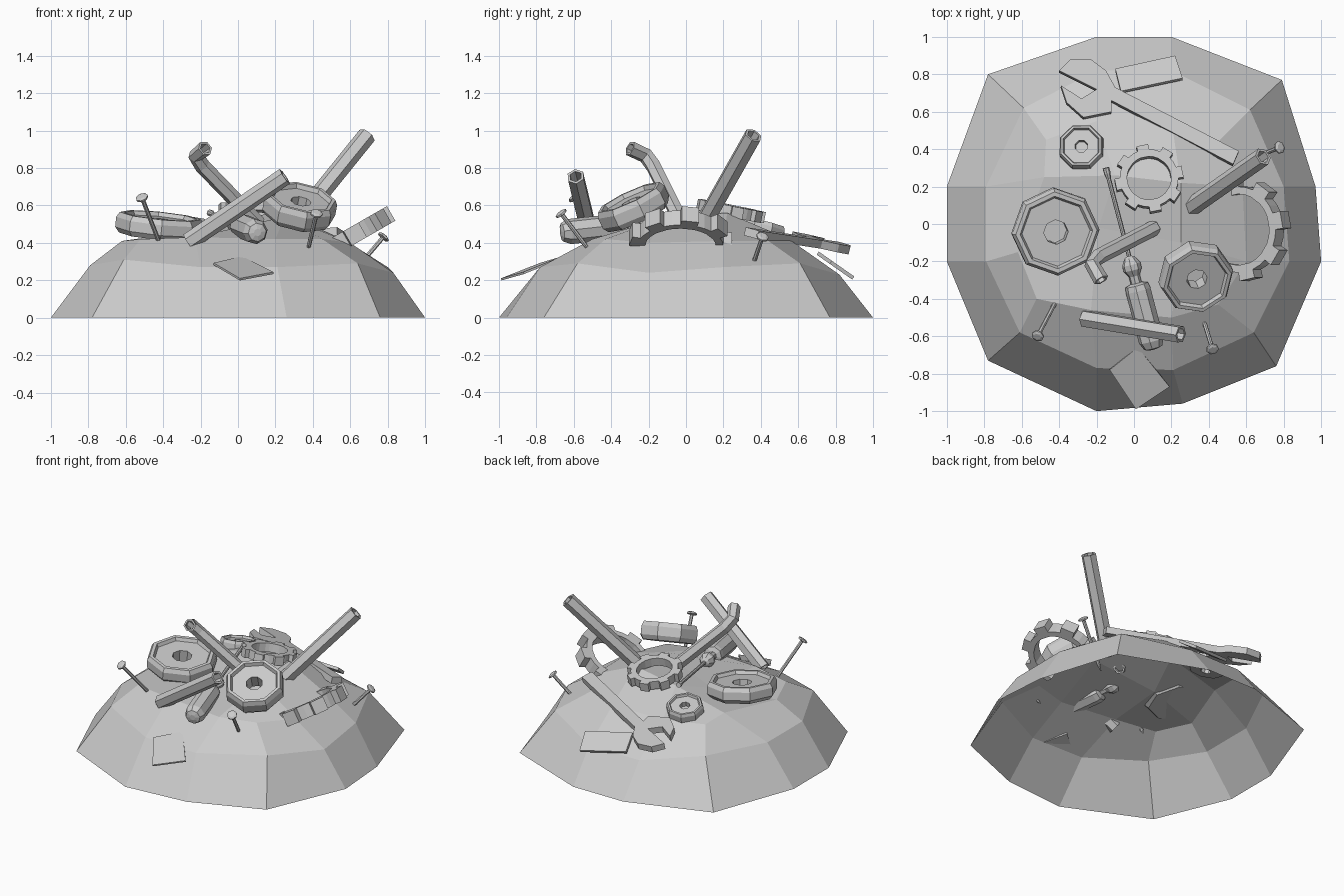
import bpy, bmesh
from math import sin, cos, pi
from mathutils import Vector, Matrix

if "Cube" in bpy.data.objects:
    bpy.data.objects.remove(bpy.data.objects["Cube"])

Z = Vector((0, 0, 1))


def finish(name, bm):
    bmesh.ops.recalc_face_normals(bm, faces=bm.faces)
    me = bpy.data.meshes.new(name)
    bm.to_mesh(me)
    bm.free()
    ob = bpy.data.objects.new(name, me)
    bpy.context.collection.objects.link(ob)
    return ob


def loft(name, rings, closed=False):
    """Skin a list of equal-length rings; closed joins last ring to first."""
    bm = bmesh.new()
    vs = [[bm.verts.new(p) for p in ring] for ring in rings]
    n = len(vs[0])
    for k in range(len(vs) - (0 if closed else 1)):
        a, b = vs[k], vs[(k + 1) % len(vs)]
        for i in range(n):
            j = (i + 1) % n
            bm.faces.new((a[i], a[j], b[j], b[i]))
    if not closed:
        bm.faces.new(vs[0])
        bm.faces.new(vs[-1])
    return finish(name, bm)


def place(ob, loc, axis):
    q = Z.rotation_difference(Vector(axis).normalized())
    ob.matrix_world = Matrix.Translation(loc) @ q.to_matrix().to_4x4()
    return ob


def circle(r, z, n, spin=0.0):
    return [Vector((r * cos(2 * pi * i / n + spin), r * sin(2 * pi * i / n + spin), z))
            for i in range(n)]


def nut(name, r, thick, spin, loc, axis):
    prof = [(.28, -.5), (.9, -.5), (1, -.25), (1, .25), (.93, .5), (.83, .5), (.78, .3), (.28, .3)]
    place(loft(name, [circle(r * a, thick * h, 8, spin) for a, h in prof], True), loc, axis)


def gear(name, tip, root, hole, thick, loc, axis):
    outer, inner = [], []
    for i in range(8):
        for off, r in ((-.5, root), (-.25, root), (-.22, tip), (.22, tip), (.25, root)):
            a = (i + off) * pi / 4 + .2
            outer.append((r * cos(a), r * sin(a)))
            inner.append((hole * cos(a), hole * sin(a)))
    t = thick / 2
    rings = [[(x, y, z) for x, y in p] for p, z in ((outer, t), (outer, -t), (inner, -t), (inner, t))]
    return place(loft(name, rings, True), loc, axis)


def pipe(name, pts, r):
    """Hollow hexagonal tube swept along a path."""
    pts = [Vector(p) for p in pts]
    prev, q = Z, Matrix.Identity(3).to_quaternion()
    outer, inner = [], []
    for i, p in enumerate(pts):
        t = Vector()
        if i > 0:
            t += (p - pts[i - 1]).normalized()
        if i < len(pts) - 1:
            t += (pts[i + 1] - p).normalized()
        t.normalize()
        q = prev.rotation_difference(t) @ q
        prev = t
        outer.append([p + q @ c for c in circle(r, 0, 6)])
        inner.append([p + q @ c for c in circle(r * .7, 0, 6)])
    loft(name, outer + inner[::-1], True)


def nail(name, base, head):
    base, head = Vector(base), Vector(head)
    d = (head - base).length
    prof = [(.003, -.05), (.012, 0), (.012, d - .015), (.034, d - .01), (.034, d), (.02, d + .006)]
    place(loft(name, [circle(r, h, 7) for r, h in prof]), base, head - base)


def plate(name, xy, plane, thick):
    """Flat outline seen from above, lying on z = a + b*x + c*y."""
    a, b, c = plane
    down = Vector((b, c, -1)).normalized() * thick
    top = [Vector((x, y, a + b * x + c * y)) for x, y in xy]
    loft(name, [top, [p + down for p in top]])


# mound: open-bottomed shell, three rings of twelve and a four-point crown
base = [(-.2, -1), (.26, -.96), (.76, -.76), (1, -.2), (.97, .2), (.79, .77),
        (.2, 1), (-.2, 1), (-.78, .8), (-1, .2), (-1, -.2), (-.78, -.73)]
mid = [(-.2, -.77, .27), (.21, -.78, .27), (.64, -.58, .29), (.83, -.2, .24), (.8, .2, .27), (.62, .61, .29),
       (.2, .82, .23), (-.2, .82, .23), (-.59, .62, .29), (-.79, .2, .28), (-.79, -.2, .28), (-.61, -.58, .31)]
top = [(-.23, -.46, .43), (.2, -.5, .42), (.45, -.43, .42), (.6, -.2, .4), (.58, .2, .41), (.45, .44, .41),
       (.2, .55, .42), (-.2, .55, .42), (-.47, .45, .42), (-.48, .25, .43), (-.62, -.15, .41), (-.52, -.4, .42)]
crown = [(-.19, -.02, .43), (.25, -.1, .54), (.25, .22, .56), (-.1, .26, .53)]
bm = bmesh.new()
r0, r1, r2, c = [[bm.verts.new(p) for p in ring]
                 for ring in ([(x, y, 0) for x, y in base], mid, top, crown)]
for a, b in ((r0, r1), (r1, r2)):
    for i in range(12):
        j = (i + 1) % 12
        bm.faces.new((a[i], a[j], b[j], b[i]))
for k in range(4):
    s = 3 * k
    bm.faces.new((r2[s - 1], r2[s], c[k], r2[s - 2]))
    bm.faces.new((r2[s], r2[s + 1], c[(k + 1) % 4], c[k]))
bm.faces.new(c)
finish("scrap_mound", bm)

# nuts
nut("large_nut", .235, .11, .05, (-.42, -.04, .49), (.1, -.1, 1))
nut("medium_nut", .2, .12, .2, (.33, -.28, .59), (.17, -.42, .9))
nut("small_nut", .125, .08, pi / 8, (-.28, .41, .47), (-.08, .25, 1))

# gears; the buried half of the side gear is trimmed away
gear("top_gear", .185, .157, .118, .06, (.08, .24, .57), (.02, .2, 1))
half = gear("side_gear", .275, .23, .19, .09, (.58, -.03, .42), (-.5, 0, .87))
bm = bmesh.new()
bm.from_mesh(half.data)
cut = bmesh.ops.bisect_plane(bm, geom=bm.verts[:] + bm.edges[:] + bm.faces[:],
                             plane_co=(-.08, 0, 0), plane_no=(1, 0, 0), clear_inner=True)
bmesh.ops.holes_fill(bm, edges=[e for e in bm.edges if e.is_boundary])
bm.to_mesh(half.data)
bm.free()

# pipes
pipe("tall_pipe", [(.29, .08, .48), (.69, .36, .975)], .05)
pipe("front_pipe", [(-.265, -.505, .405), (.25, -.59, .755)], .048)
pipe("bent_pipe", [(.11, -.02, .5), (-.19, -.175, .81), (-.225, -.215, .865), (-.175, -.3, .905)], .042)

# screwdriver: handle, collar and shaft on one axis
tip, end = Vector((-.15, .3, .56)), Vector((.105, -.67, .455))
prof = [(.018, 0), (.018, .03), (.012, .06), (.012, .49), (.03, .5), (.05, .535), (.05, .565),
        (.03, .6), (.03, .64), (.062, .65), (.068, .68), (.068, .96), (.05, 1), (.02, 1.008)]
place(loft("screwdriver", [circle(r, h, 8, pi / 8) for r, h in prof]), tip, end - tip)

# nails
nail("left_nail", (-.42, -.42, .4), (-.515, -.6, .645))
nail("front_nail", (.38, -.54, .39), (.42, -.67, .56))
nail("right_nail", (.58, .33, .2), (.78, .41, .435))

# spanner and sheet scraps
plate("spanner", [(-.40, .82), (-.34, .88), (-.23, .88), (-.15, .82), (-.10, .73), (.56, .39), (.53, .32),
                  (-.12, .66), (-.12, .60), (-.27, .57), (-.36, .65), (-.39, .74), (-.28, .67), (-.2, .72)],
      (.59, -.05, -.25), .045)
plate("front_plate", [(-.13, -.78), (.02, -.66), (.19, -.87), (.01, -.99)], (.567, -.05, .36), .012)
plate("back_plate", [(-.1, .83), (.22, .9), (.26, .78), (-.07, .71)], (.85, 0, -.7), .02)
